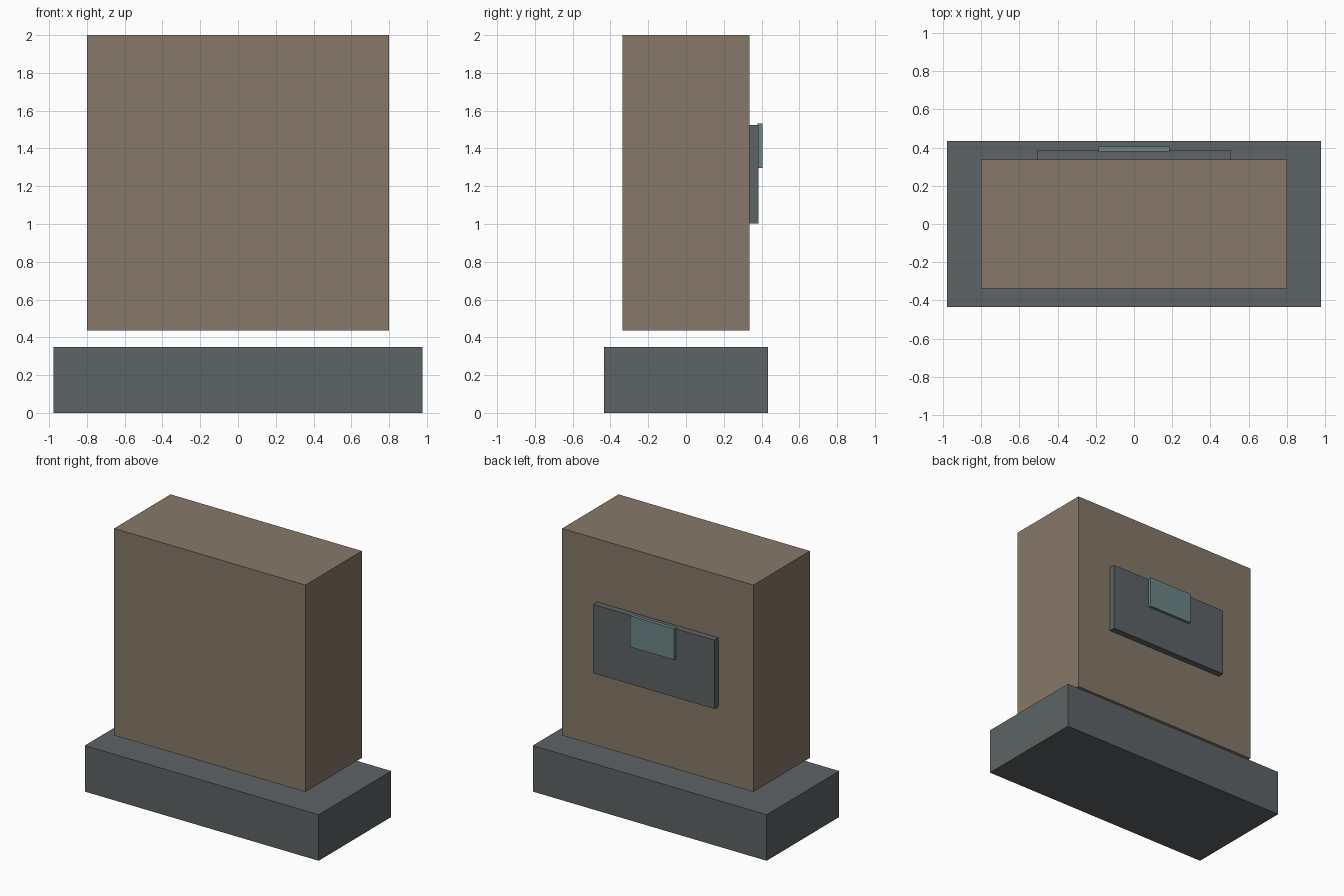
import bpy

if "Cube" in bpy.data.objects:
    bpy.data.objects.remove(bpy.data.objects["Cube"])


def material(name, rgb):
    m = bpy.data.materials.new(name)
    m.diffuse_color = (*rgb, 1.0)
    m.use_nodes = True
    m.node_tree.nodes["Principled BSDF"].inputs["Base Color"].default_value = m.diffuse_color
    return m


def box(name, half_x, y, z, mat):
    """Box centred on x = 0, spanning the given y and z ranges."""
    bpy.ops.mesh.primitive_cube_add(
        size=1, location=(0, (y[0] + y[1]) / 2, (z[0] + z[1]) / 2))
    ob = bpy.context.object
    ob.name = name
    ob.scale = (2 * half_x, y[1] - y[0], z[1] - z[0])
    bpy.ops.object.transform_apply(location=False, rotation=False, scale=True)
    ob.data.materials.append(mat)
    return ob


brown = material("brown", (0.24, 0.19, 0.14))
slate = material("slate", (0.11, 0.125, 0.13))
teal = material("teal", (0.15, 0.24, 0.24))

# Plinth, with the main block hovering just above it
box("base", 0.978, (-0.433, 0.433), (0.0, 0.348), slate)
box("body", 0.80, (-0.337, 0.337), (0.436, 2.0), brown)

# Panel on the back and the small tab mounted near its top edge
box("back_panel", 0.507, (0.337, 0.385), (1.003, 1.523), slate)
box("panel_tab", 0.186, (0.378, 0.406), (1.296, 1.531), teal)
